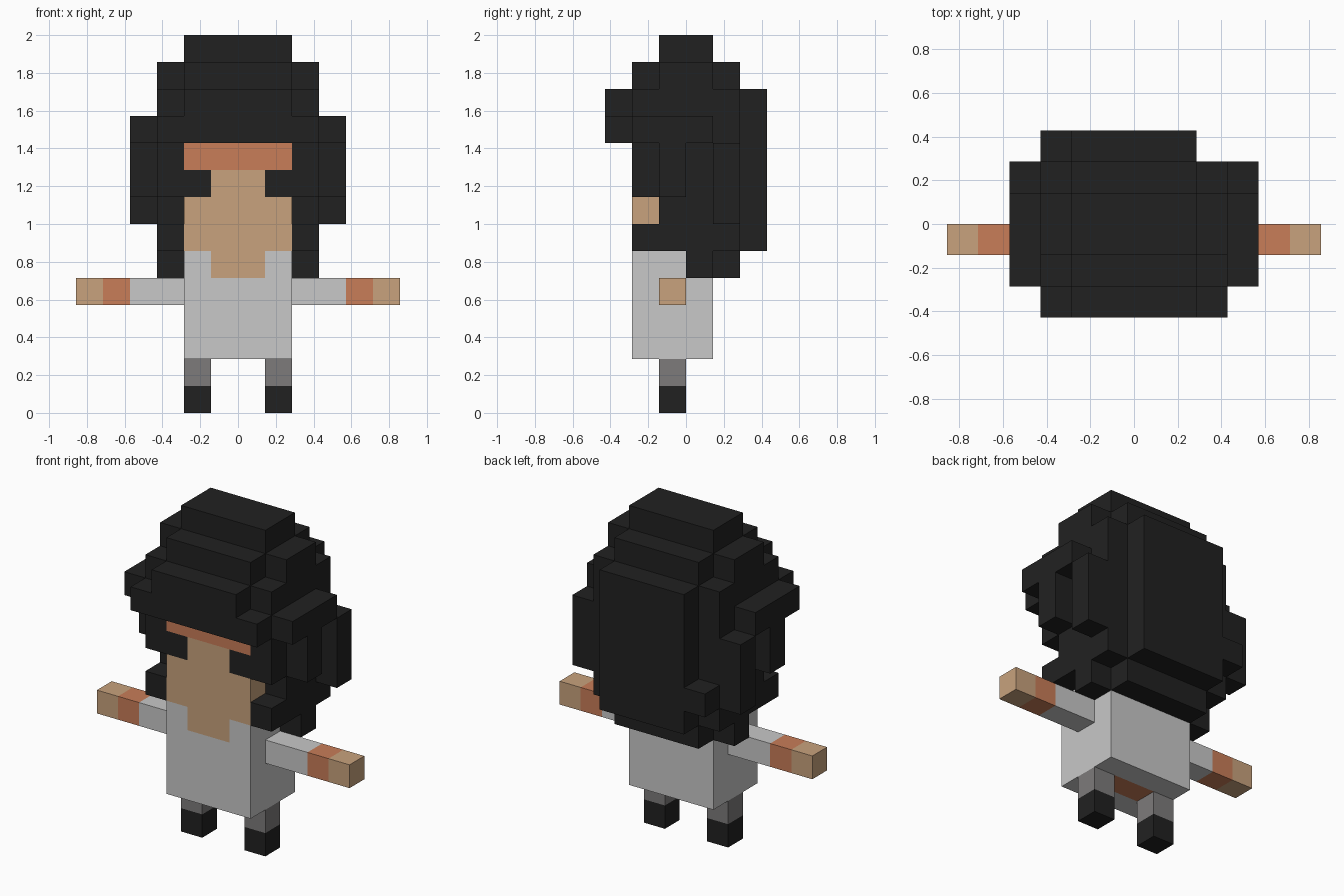
import bpy
import bmesh
from mathutils import Vector

cube = bpy.data.objects.get("Cube")
if cube:
    bpy.data.objects.remove(cube, do_unlink=True)

UNIT = 1 / 7  # edge length of one block


def make_material(name, rgb):
    mat = bpy.data.materials.new(name)
    mat.use_nodes = True
    colour = (*rgb, 1)
    mat.diffuse_color = colour
    mat.node_tree.nodes["Principled BSDF"].inputs["Base Color"].default_value = colour
    return mat


black = make_material("black", (0.0152, 0.0152, 0.0152))
cloth = make_material("light grey cloth", (0.578, 0.578, 0.578))
grey = make_material("dark grey cloth", (0.205, 0.198, 0.198))
skin = make_material("tan skin", (0.578, 0.362, 0.205))
orange = make_material("burnt orange", (0.578, 0.205, 0.098))

cells = {}      # block position -> part name
materials = {}  # part name -> material


def box(part, mat, xs, ys, zs):
    """Fill a box of blocks; later boxes replace earlier ones."""
    materials[part] = mat
    for x in range(*xs):
        for y in range(*ys):
            for z in range(*zs):
                cells[x, y, z] = part


def pair(part, mat, xs, ys, zs):
    """Fill a box on the left side and its mirror on the right."""
    box("left_" + part, mat, xs, ys, zs)
    box("right_" + part, mat, (-xs[1], -xs[0]), ys, zs)


def hair(xs, ys, zs):
    box("hair", black, xs, ys, zs)


def hair_pair(xs, ys, zs):
    hair(xs, ys, zs)
    hair((-xs[1], -xs[0]), ys, zs)


# Legs and arms
pair("shoe", black, (1, 2), (-1, 0), (0, 1))
pair("leg", grey, (1, 2), (-1, 0), (1, 2))
pair("sleeve", cloth, (2, 4), (-1, 0), (4, 5))
pair("cuff", orange, (4, 5), (-1, 0), (4, 5))
pair("hand", skin, (5, 6), (-1, 0), (4, 5))

# Torso
box("torso", cloth, (-2, 2), (-2, 1), (2, 6))
box("seat_patch", orange, (-1, 1), (-1, 0), (2, 3))

# Crown of the hair, stepped from the top down
hair((-2, 2), (-1, 1), (13, 14))
hair((-2, 2), (-2, 2), (12, 13))
hair((-3, 3), (-1, 1), (12, 13))
hair((-3, 3), (-2, 2), (8, 12))
hair((-3, 3), (-1, 2), (6, 8))

# Fringe
hair((-2, 2), (-3, -2), (11, 12))
hair((-3, 3), (-3, -2), (10, 11))

# Back of the hair
hair((-2, 2), (2, 3), (6, 12))
hair((-3, -2), (2, 3), (7, 8))
hair((-2, 2), (1, 2), (5, 6))

# Side locks
hair_pair((3, 4), (-2, 1), (10, 11))
hair_pair((3, 4), (-1, 0), (8, 10))
hair_pair((3, 4), (1, 2), (7, 10))
hair_pair((2, 3), (-2, -1), (6, 7))
hair_pair((2, 3), (0, 1), (5, 6))

# Face, neck, brow and eyes
box("face", skin, (-2, 2), (-2, -1), (6, 9))
box("neck", skin, (-1, 1), (-2, -1), (5, 6))
box("brow", orange, (-2, 2), (-2, -1), (9, 10))
pair("eye", black, (1, 2), (-2, -1), (8, 9))

# Each part gets only the block sides that are open to the air
AXES = [Vector(a) for a in ((1, 0, 0), (0, 1, 0), (0, 0, 1))]
for part, mat in materials.items():
    bm = bmesh.new()
    for cell, owner in cells.items():
        if owner != part:
            continue
        centre = Vector(cell) + Vector((0.5, 0.5, 0.5))
        for i, axis in enumerate(AXES):
            u, v = AXES[(i + 1) % 3] / 2, AXES[(i + 2) % 3] / 2
            for side in (1, -1):
                n = axis * side
                if tuple(int(a + b) for a, b in zip(cell, n)) in cells:
                    continue
                mid = centre + n / 2
                w = v * side
                corners = (mid - u - w, mid + u - w, mid + u + w, mid - u + w)
                bm.faces.new([bm.verts.new(c * UNIT) for c in corners])
    bmesh.ops.remove_doubles(bm, verts=bm.verts, dist=0.001)
    bmesh.ops.dissolve_limit(bm, angle_limit=0.01, verts=bm.verts, edges=bm.edges)
    mesh = bpy.data.meshes.new(part)
    bm.to_mesh(mesh)
    bm.free()
    mesh.materials.append(mat)
    bpy.context.collection.objects.link(bpy.data.objects.new(part, mesh))
